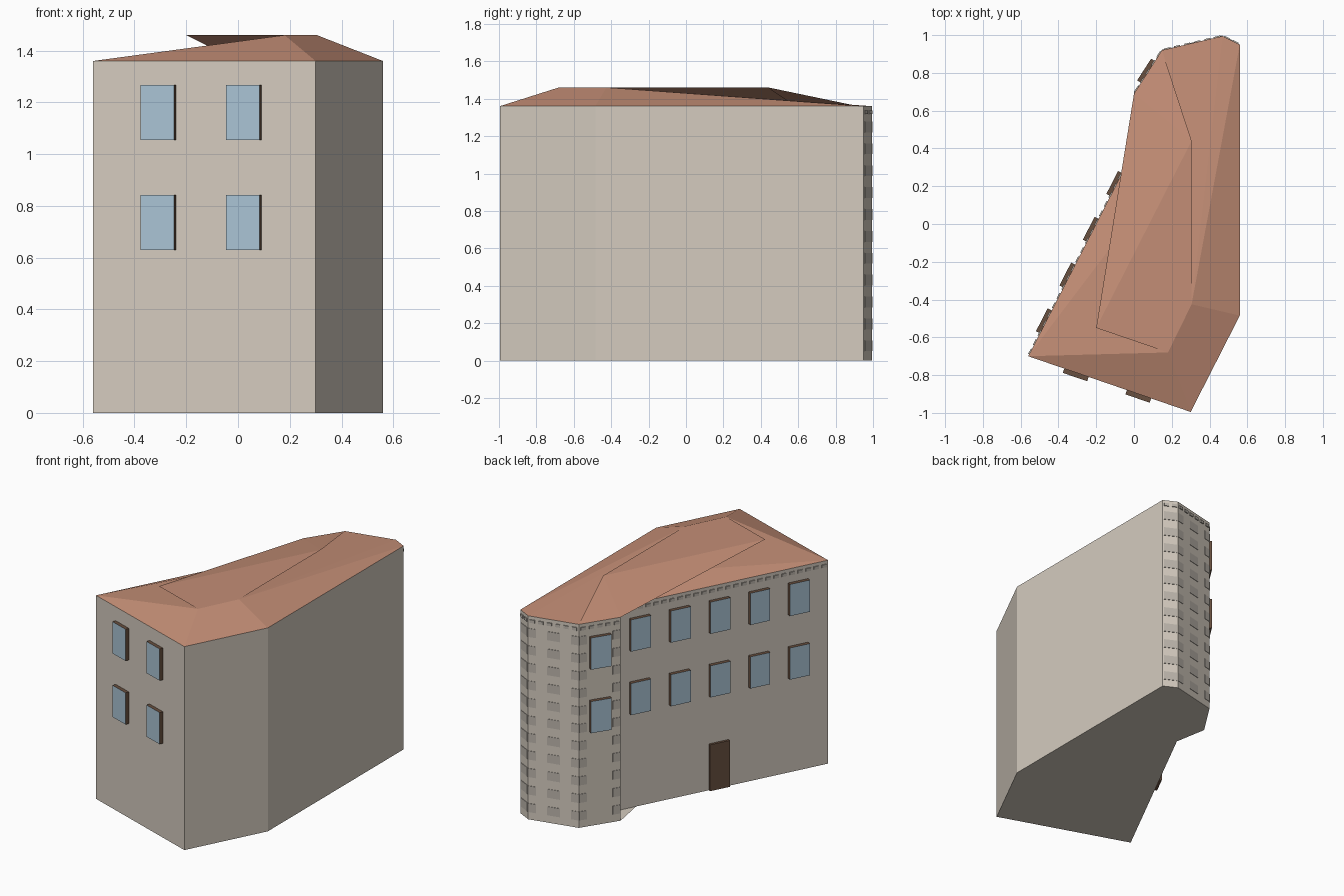
import bpy
from mathutils import Vector

if "Cube" in bpy.data.objects:
    bpy.data.objects.remove(bpy.data.objects["Cube"])

EAVE, RIDGE = 1.36, 1.46

def mat(name, r, g, b):
    m = bpy.data.materials.new(name)
    m.diffuse_color = (r, g, b, 1)
    m.use_nodes = True
    m.node_tree.nodes["Principled BSDF"].inputs["Base Color"].default_value = m.diffuse_color
    return m

STONE = mat("stone", .66, .60, .52)
TRIM = mat("trim", .50, .46, .41)
ROOF = mat("tile", .55, .27, .18)
GLASS = mat("glass", .40, .55, .66)
WOOD = mat("wood", .14, .08, .05)

def mesh(name, verts, faces, mats, face_mats=None):
    me = bpy.data.meshes.new(name)
    me.from_pydata([tuple(v) for v in verts], [], faces)
    for m in mats:
        me.materials.append(m)
    for i, k in enumerate(face_mats or []):
        me.polygons[i].material_index = k
    ob = bpy.data.objects.new(name, me)
    bpy.context.collection.objects.link(ob)
    return ob

# Footprint corners, counter-clockwise
A, B, C, D = (-.56, -.70), (.30, -.995), (.56, -.485), (.56, .95)
E, F, G, H = (.47, .995), (.148, .92), (0, .69), (.04, .47)
I = (.10, .587)          # long facade runs on behind the tower gap

# Walls: closed ring except for the gap between tower and long facade
ring = [I, A, B, C, D, E, F, G, H]
n = len(ring)
verts = [(x, y, z) for z in (0, EAVE) for x, y in ring]
faces = [(i, i + 1, i + 1 + n, i + n) for i in range(7)]
faces.append((8, 7, 6, 5, 4, 3, 2, 1))
mesh("walls", verts, faces, [STONE])

# Roof: eave points, then a raised deck with open edges over a lower sheet
P1, P2, P3, P4 = (-.20, -.55), (.18, -.68), (.305, -.425), (.305, .44)
rv = [(x, y, EAVE) for x, y in (A, B, C, D, E, F, G, I)]
rv += [(x, y, RIDGE) for x, y in (P1, P2, P3, P4)]
a, b, c, d, e, f, g, i_, p1, p2, p3, p4 = range(12)
mesh("roof", rv, [
    (a, b, p2), (b, c, p3, p2), (c, d, p3), (d, e, p3), (e, f, p3),
    (f, g, p4), (g, p1, p4), (p1, p2, p3, p4),
    (a, p4, i_), (a, p2, p4)], [ROOF])

def box_on_wall(p, q, dist, width, z0, z1, depth):
    """Box standing out from wall p->q, centred dist along it; front face is first."""
    p, q = Vector((*p, 0)), Vector((*q, 0))
    u = (q - p).normalized()
    out = Vector((u.y, -u.x, 0))
    vs = []
    for dep in (depth, -.003):
        for s, z in ((-1, z0), (1, z0), (1, z1), (-1, z1)):
            vs.append(p + u * (dist + s * width / 2) + out * dep + Vector((0, 0, z)))
    fs = [(0, 1, 2, 3), (1, 0, 4, 5), (2, 1, 5, 6), (3, 2, 6, 7), (0, 3, 7, 4)]
    return vs, fs

def length(p, q):
    return (Vector(q) - Vector(p)).length

def window(p, q, dist):
    for z0 in (.63, 1.055):
        vs, fs = box_on_wall(p, q, dist, .136, z0, z0 + .212, .024)
        mesh("window", vs, fs, [GLASS, WOOD], [0, 1, 1, 1, 1])

# Windows: two columns in front, five on the long facade, one on the tower
for dist in (.27, .62):
    window(A, B, dist)
L = length(I, A)
bays = [L - .205 - .272 * k for k in range(5)]
for dist in bays:
    window(I, A, dist)
window(F, G, length(F, G) / 2)

# Door below the middle bay
vs, fs = box_on_wall(I, A, bays[2], .136, 0, .31, .016)
mesh("door", vs, fs, [WOOD])

def group(name, boxes, m):
    vs, fs = [], []
    for bv, bf in boxes:
        k = len(vs)
        vs += bv
        fs += [tuple(j + k for j in face) for face in bf]
    mesh(name, vs, fs, [m])

# Row of small dentils under the eaves
dentils = []
for p, q in ((H, A), (F, G), (E, F), (D, E)):
    count = max(1, round(length(p, q) / .054))
    for k in range(count):
        dentils.append(box_on_wall(p, q, (k + .5) * length(p, q) / count,
                                   .032, 1.318, 1.338, .006))
group("dentils", dentils, TRIM)

# Rusticated blocks in columns up the tower faces
blocks = []
for p, q, cols in ((F, G, (.10, .90)), (E, F, (.08, .5, .92)), (D, E, (.5,))):
    for t in cols:
        for k in range(11):
            z = .05 + k * .117
            blocks.append(box_on_wall(p, q, t * length(p, q), .05 if t != .5 else .085,
                                      z, z + .058, .003))
group("tower_blocks", blocks, TRIM)
